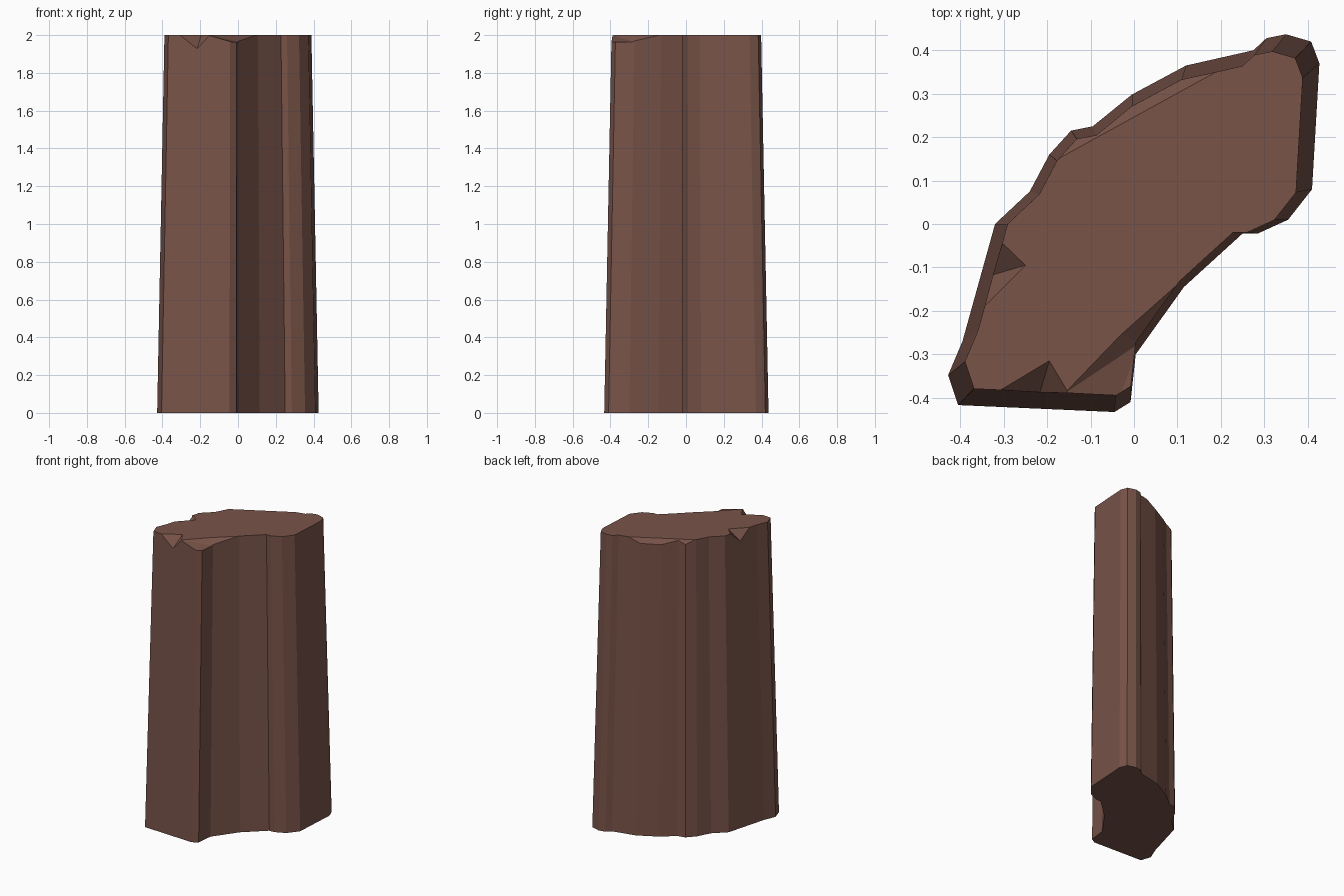
import bpy, bmesh

if "Cube" in bpy.data.objects:
    bpy.data.objects.remove(bpy.data.objects["Cube"])

HEIGHT, TAPER = 2.0, 0.91

# Ground outline of the rock column, counter-clockwise
OUTLINE = [(-0.405, -0.417), (-0.045, -0.433), (-0.008, -0.41), (0.004, -0.30),
           (0.115, -0.145), (0.25, -0.022), (0.285, -0.022), (0.355, 0.01),
           (0.41, 0.08), (0.427, 0.37), (0.408, 0.42), (0.35, 0.437),
           (0.305, 0.428), (0.275, 0.40), (0.12, 0.365), (-0.005, 0.298),
           (-0.095, 0.225), (-0.145, 0.215), (-0.195, 0.16), (-0.24, 0.075),
           (-0.32, 0.0), (-0.395, -0.27), (-0.428, -0.348)]


def finish(bm, name):
    bmesh.ops.recalc_face_normals(bm, faces=bm.faces[:])
    mesh = bpy.data.meshes.new(name)
    bm.to_mesh(mesh)
    bm.free()
    obj = bpy.data.objects.new(name, mesh)
    bpy.context.collection.objects.link(obj)
    return obj


def chip(points, name):
    """Convex cutter whose underside spans the points and which opens upwards."""
    bm = bmesh.new()
    for x, y, z in points:
        bm.verts.new((x, y, z))
        bm.verts.new((x, y, 2.2))
    ret = bmesh.ops.convex_hull(bm, input=bm.verts[:])
    junk = [g for g in ret["geom_interior"] + ret["geom_unused"]
            if isinstance(g, bmesh.types.BMVert)]
    bmesh.ops.delete(bm, geom=list(set(junk)), context='VERTS')
    cutter = finish(bm, name)
    cutter.hide_render = True
    return cutter


# Tapered column
bm = bmesh.new()
low = [bm.verts.new((x, y, 0)) for x, y in OUTLINE]
high = [bm.verts.new((x * TAPER, y * TAPER, HEIGHT)) for x, y in OUTLINE]
bm.faces.new(low[::-1])
bm.faces.new(high)
n = len(OUTLINE)
for i in range(n):
    j = (i + 1) % n
    bm.faces.new((low[i], low[j], high[j], high[i]))

# Long bevelled break along the back left rim
cut = bmesh.ops.bisect_plane(bm, geom=bm.verts[:] + bm.edges[:] + bm.faces[:],
                             plane_co=(-0.175, 0.15, HEIGHT),
                             plane_no=(-0.385, 0.70, 0.60), clear_outer=True)
bmesh.ops.holes_fill(bm, edges=[e for e in bm.edges if e.is_boundary], sides=0)
column = finish(bm, "rock_column")

# Small chips broken out of the top rim
CHIPS = {
    "front_chip": [(-0.31, -0.384, 2), (-0.195, -0.315, 2), (-0.15, -0.39, 2),
                   (-0.22, -0.40, 1.915)],
    "left_chip": [(-0.302, -0.045, 2), (-0.25, -0.095, 2), (-0.345, -0.19, 2),
                  (-0.335, -0.12, 1.92)],
    "corner_chip": [(-0.16, -0.39, 2), (-0.04, -0.35, 2), (-0.03, -0.255, 2),
                    (-0.035, -0.405, 1.963), (0.0, -0.385, 1.963), (0.012, -0.275, 1.963)],
    "inner_rim_chip": [(-0.03, -0.255, 2), (0.012, -0.275, 1.963), (0.106, -0.134, 2)],
}
for name, points in CHIPS.items():
    cutter = chip(points, name)
    mod = column.modifiers.new(name, 'BOOLEAN')
    mod.operation = 'DIFFERENCE'
    mod.solver = 'EXACT'
    mod.object = cutter
    bpy.context.view_layer.objects.active = column
    bpy.ops.object.modifier_apply(modifier=name)
    bpy.data.objects.remove(cutter)

# Reddish brown stone
stone = bpy.data.materials.new("stone")
stone.diffuse_color = (0.19, 0.088, 0.066, 1)
stone.use_nodes = True
stone.node_tree.nodes["Principled BSDF"].inputs["Base Color"].default_value = stone.diffuse_color
column.data.materials.clear()
column.data.materials.append(stone)
